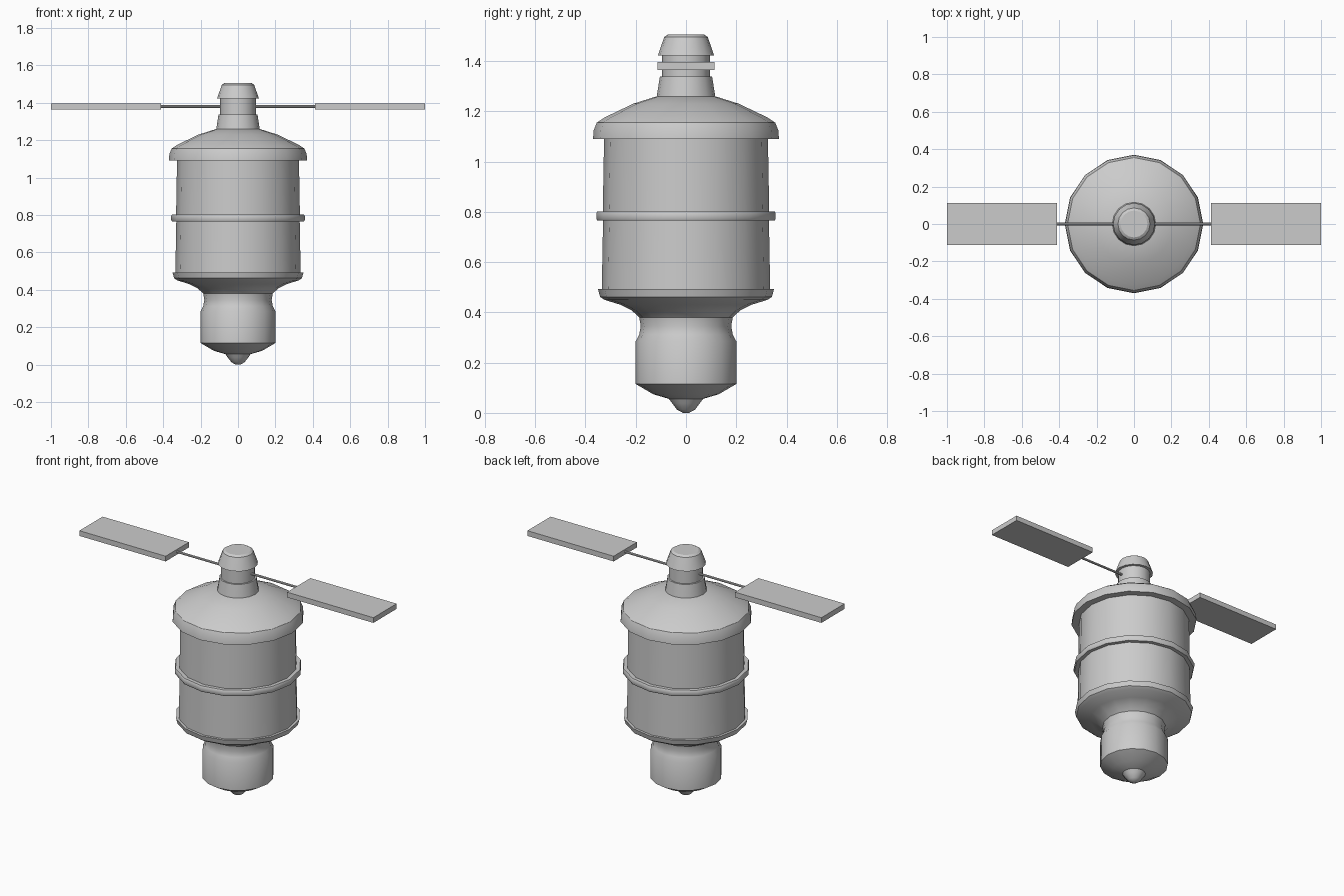
import bpy, bmesh, math

if "Cube" in bpy.data.objects:
    bpy.data.objects.remove(bpy.data.objects["Cube"])


def finish(name, bm, smooth=True):
    bmesh.ops.remove_doubles(bm, verts=bm.verts, dist=1e-5)
    bmesh.ops.recalc_face_normals(bm, faces=bm.faces)
    me = bpy.data.meshes.new(name)
    bm.to_mesh(me)
    bm.free()
    ob = bpy.data.objects.new(name, me)
    bpy.context.collection.objects.link(ob)
    if smooth:
        bpy.ops.object.select_all(action='DESELECT')
        ob.select_set(True)
        bpy.context.view_layer.objects.active = ob
        bpy.ops.object.shade_smooth_by_angle(angle=math.radians(32))
    return ob


def lathe(name, profile, sides=16):
    """Revolve (radius, z) points about z; open ends are capped."""
    bm = bmesh.new()
    rings = []
    for r, z in profile:
        rings.append([bm.verts.new((r * math.cos(2 * math.pi * i / sides),
                                    r * math.sin(2 * math.pi * i / sides), z))
                      for i in range(sides)])
    for a, b in zip(rings, rings[1:]):
        for i in range(sides):
            j = (i + 1) % sides
            bm.faces.new((a[i], a[j], b[j], b[i]))
    bm.faces.new(rings[0][::-1])
    bm.faces.new(rings[-1])
    return finish(name, bm)


def box(name, x0, x1, y, z0, z1):
    bm = bmesh.new()
    bmesh.ops.create_cube(bm, size=1)
    for v in bm.verts:
        v.co = (x1 if v.co.x > 0 else x0, y if v.co.y > 0 else -y,
                z1 if v.co.z > 0 else z0)
    return finish(name, bm, False)


# Continuous hull: nozzle tip, engine drum, neck, flare, body, ring, domed cap
lathe("hull", [
    (0.012, 0.0), (0.035, 0.012), (0.055, 0.038), (0.068, 0.056),
    (0.13, 0.074), (0.20, 0.115), (0.20, 0.285),
    (0.186, 0.312), (0.18, 0.345), (0.186, 0.38), (0.215, 0.407),
    (0.26, 0.43), (0.325, 0.45), (0.342, 0.462), (0.35, 0.492),
    (0.335, 0.492), (0.33, 0.765),
    (0.353, 0.765), (0.357, 0.772), (0.357, 0.794), (0.353, 0.801),
    (0.331, 0.801), (0.326, 1.09),
    (0.37, 1.09), (0.367, 1.125), (0.355, 1.155), (0.325, 1.175),
    (0.21, 1.23), (0.115, 1.26)])

# Top hatch: tapered collar, stem, rounded head
lathe("docking_head", [
    (0.117, 1.255), (0.104, 1.338), (0.095, 1.338), (0.095, 1.422),
    (0.112, 1.422), (0.092, 1.48), (0.086, 1.496), (0.072, 1.505)])

# Solar wings on thin booms, one per side
for side, s in (("left", -1), ("right", 1)):
    lo, hi = sorted((s * 0.413, s * 1.0))
    box(side + "_solar_panel", lo, hi, 0.113, 1.364, 1.396)
    boom = lathe(side + "_boom", [(0.007, 0.08), (0.007, 0.42)], 8)
    boom.rotation_euler = (0, s * math.pi / 2, 0)
    boom.location.z = 1.38
